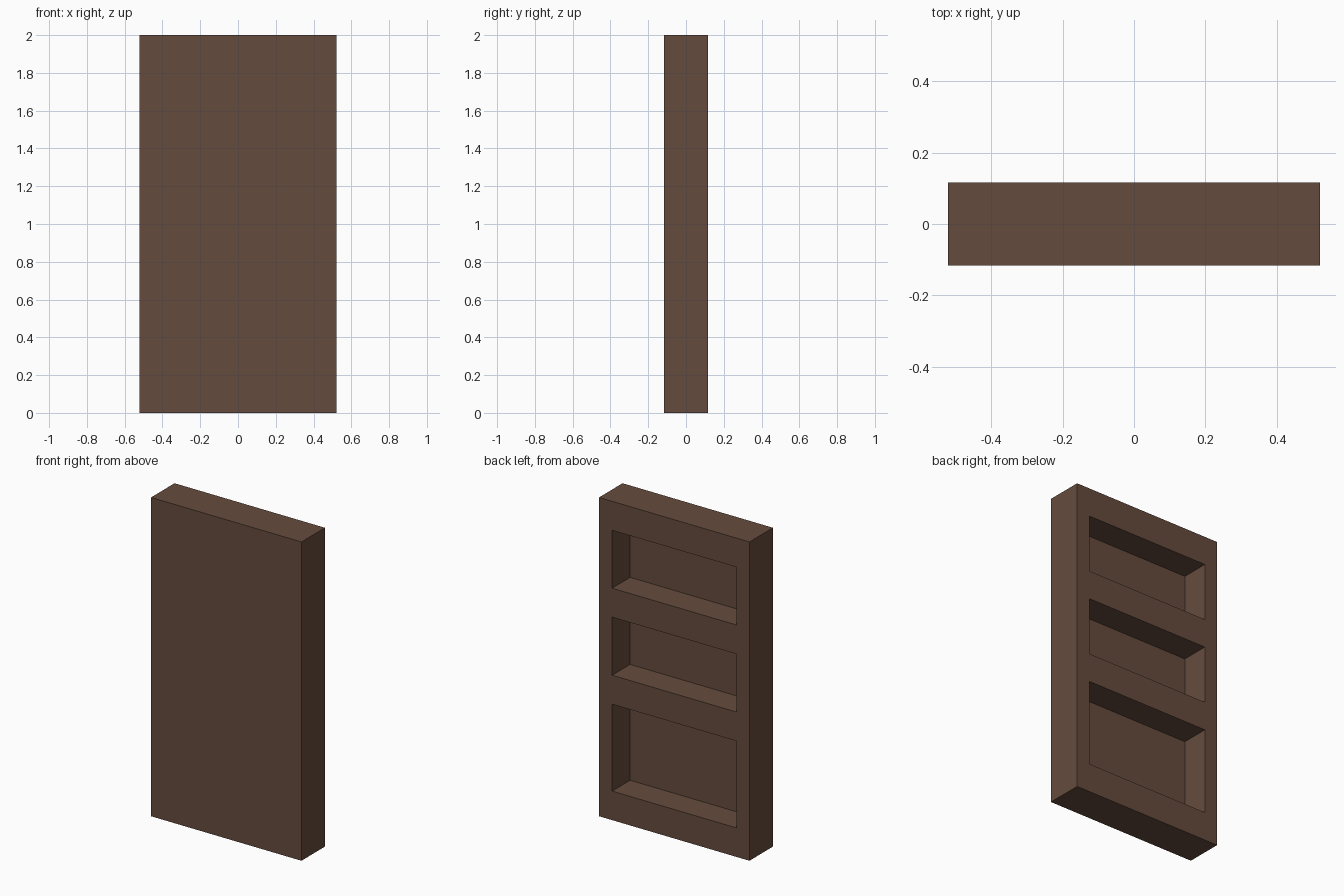
import bpy
import bmesh
from mathutils import Vector

if "Cube" in bpy.data.objects:
    bpy.data.objects.remove(bpy.data.objects["Cube"])

W, T, H = 1.044, 0.233, 2.0            # overall width, thickness, height
BAY_HALF = 0.431                       # half width of each recess
DEPTH = 0.178                          # recess depth, cut into the back
BAYS = [(0.182, 0.727), (0.909, 1.273), (1.455, 1.818)]   # bottom, top of each recess

# Solid slab standing on the floor
bm = bmesh.new()
bmesh.ops.create_cube(bm, size=1)
bmesh.ops.scale(bm, vec=(W, T, H), verts=bm.verts)
bmesh.ops.translate(bm, vec=(0, 0, H / 2), verts=bm.verts)


def slice_slab(point, normal):
    geom = bm.verts[:] + bm.edges[:] + bm.faces[:]
    bmesh.ops.bisect_plane(bm, geom=geom, plane_co=point, plane_no=normal)


# Score the outlines of the shelf bays
for x in (-BAY_HALF, BAY_HALF):
    slice_slab((x, 0, 0), (1, 0, 0))
for bay in BAYS:
    for z in bay:
        slice_slab((0, 0, z), (0, 0, 1))


# Push the bay faces in from the back
def is_bay(face):
    c = face.calc_center_median()
    return (c.y > T / 2 - 0.001 and abs(c.x) < BAY_HALF
            and any(lo < c.z < hi for lo, hi in BAYS))


bm.normal_update()
bays = [f for f in bm.faces if is_bay(f)]
pushed = bmesh.ops.extrude_discrete_faces(bm, faces=bays)["faces"]
for face in pushed:
    bmesh.ops.translate(bm, vec=Vector((0, -DEPTH, 0)), verts=face.verts)

# Merge the leftover flat slices and fix normals
bmesh.ops.dissolve_limit(bm, angle_limit=0.01, verts=bm.verts, edges=bm.edges)
bmesh.ops.recalc_face_normals(bm, faces=bm.faces)

mesh = bpy.data.meshes.new("bookcase")
bm.to_mesh(mesh)
bm.free()
bookcase = bpy.data.objects.new("bookcase", mesh)
bpy.context.collection.objects.link(bookcase)

# Dark brown wood
wood = bpy.data.materials.new("dark_wood")
wood.diffuse_color = (0.13, 0.071, 0.047, 1)
wood.use_nodes = True
wood.node_tree.nodes["Principled BSDF"].inputs["Base Color"].default_value = wood.diffuse_color
mesh.materials.append(wood)
